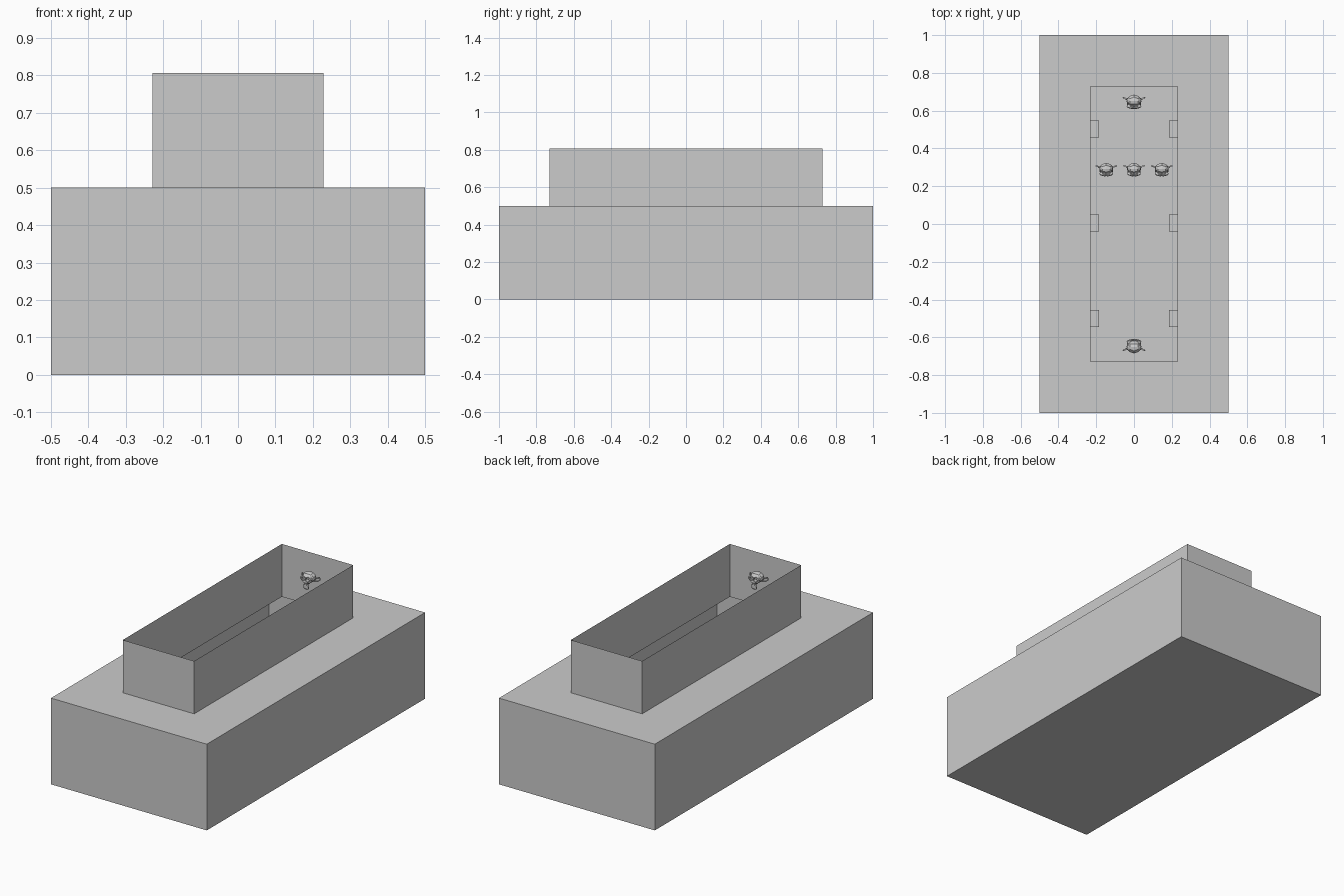
import bpy, bmesh, math

if "Cube" in bpy.data.objects:
    bpy.data.objects.remove(bpy.data.objects["Cube"])


def rect(bm, hx, hy, z):
    return [bm.verts.new((sx * hx, sy * hy, z))
            for sx, sy in ((-1, -1), (1, -1), (1, 1), (-1, 1))]


# Hollow hall: floor, outer walls, roof ring and open thin-walled shaft
bm = bmesh.new()
loops = [rect(bm, 0.5, 1.0, 0), rect(bm, 0.5, 1.0, 0.5),
         rect(bm, 0.229, 0.729, 0.5), rect(bm, 0.229, 0.729, 0.806)]
bm.faces.new(loops[0][::-1])
for a, b in zip(loops, loops[1:]):
    for i in range(4):
        j = (i + 1) % 4
        bm.faces.new((a[i], a[j], b[j], b[i]))
mesh = bpy.data.meshes.new("hall_shell")
bm.to_mesh(mesh)
bm.free()
bpy.context.collection.objects.link(bpy.data.objects.new("hall_shell", mesh))

# Square pedestals standing on the floor below the shaft edges
HEIGHT = 0.25
for side in (-1, 1):
    for y in (-0.5, 0.004, 0.504):
        bpy.ops.mesh.primitive_cube_add(size=1, location=(side * 0.23, y, HEIGHT / 2))
        ob = bpy.context.object
        ob.name = "pedestal"
        ob.scale = (0.09, 0.09, HEIGHT)


# Animal heads
def head(name, loc, turn=0.0, scale=0.045):
    bpy.ops.mesh.primitive_monkey_add(size=2, location=loc, rotation=(0, 0, turn))
    ob = bpy.context.object
    ob.name = name
    ob.scale = (scale,) * 3


# End-wall heads face each other
head("back_wall_head", (0, 0.647, 0.69))
head("front_wall_head", (0, -0.647, 0.69), math.pi)
# Row of three inside the hall
for x in (-0.147, 0, 0.147):
    head("floor_head", (x, 0.288, 0.15), scale=0.042)
